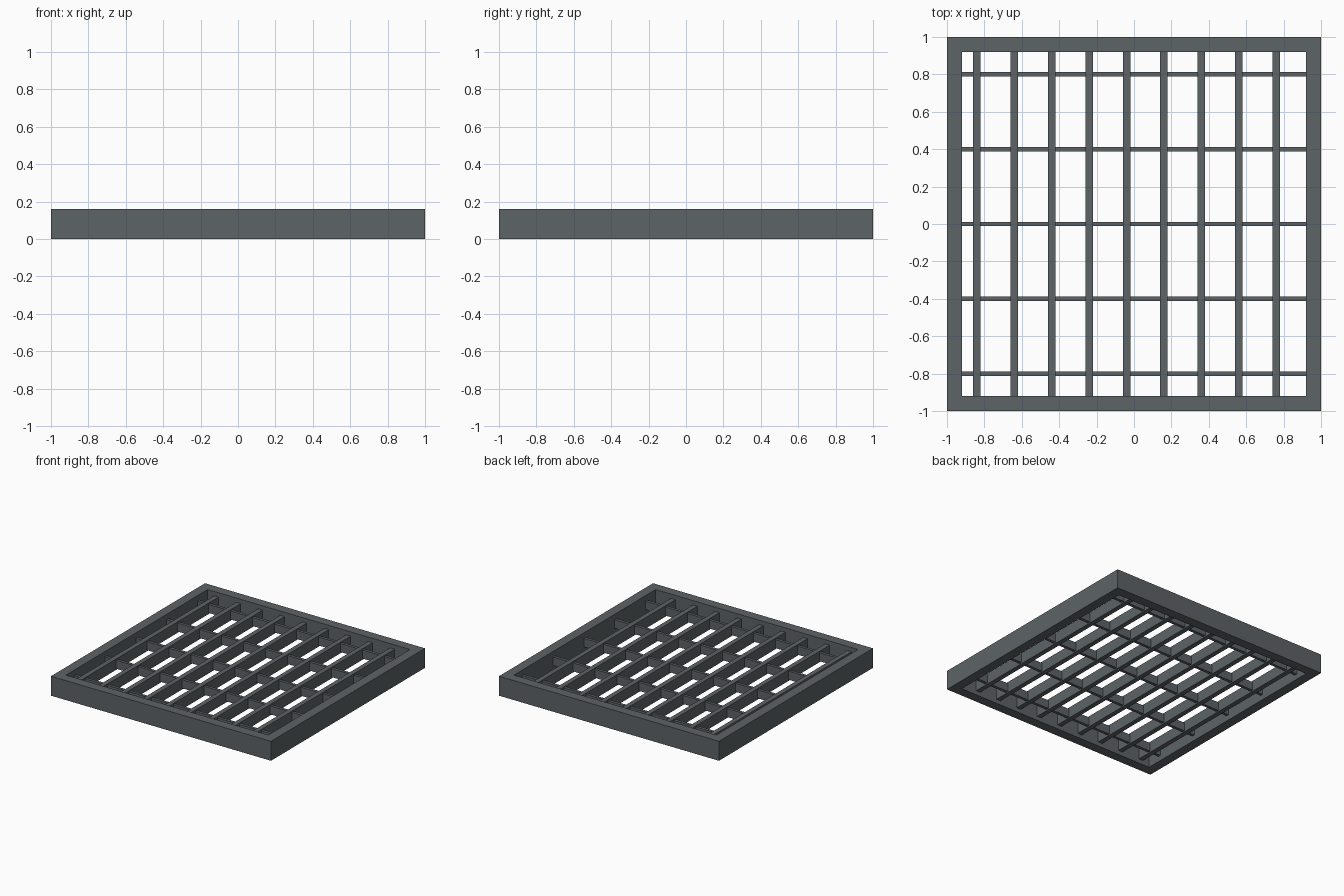
import bpy, bmesh

if "Cube" in bpy.data.objects:
    bpy.data.objects.remove(bpy.data.objects["Cube"])

steel = bpy.data.materials.new("dark_grey_steel")
steel.diffuse_color = (0.11, 0.125, 0.132, 1)
steel.use_nodes = True
steel.node_tree.nodes["Principled BSDF"].inputs["Base Color"].default_value = steel.diffuse_color

HALF, INNER, HEIGHT = 1.0, 0.92, 0.16


def finish(name, bm):
    bmesh.ops.recalc_face_normals(bm, faces=bm.faces)
    mesh = bpy.data.meshes.new(name)
    bm.to_mesh(mesh)
    bm.free()
    mesh.materials.append(steel)
    obj = bpy.data.objects.new(name, mesh)
    bpy.context.collection.objects.link(obj)
    return obj


def bar(name, x, y, size_x, size_y, z0, z1):
    bm = bmesh.new()
    bmesh.ops.create_cube(bm, size=1)
    for v in bm.verts:
        v.co = (x + v.co.x * size_x, y + v.co.y * size_y,
                z0 + (v.co.z + 0.5) * (z1 - z0))
    return finish(name, bm)


# Square outer frame: rectangular section swept round four mitred corners
bm = bmesh.new()
section = [(HALF, 0), (HALF, HEIGHT), (INNER, HEIGHT), (INNER, 0)]
rings = [[bm.verts.new((sx * r, sy * r, z)) for r, z in section]
         for sx, sy in ((-1, -1), (1, -1), (1, 1), (-1, 1))]
for i in range(4):
    a, b = rings[i], rings[(i + 1) % 4]
    for j in range(4):
        k = (j + 1) % 4
        bm.faces.new((a[j], b[j], b[k], a[k]))
finish("outer_frame", bm)

# Deep bearing bars running front to back
for i in range(9):
    bar(f"bearing_bar_{i + 1}", -0.84 + 0.2 * i, 0, 0.04, 2 * INNER, 0.035, 0.125)

# Thinner cross bars running side to side
for i in range(5):
    bar(f"cross_bar_{i + 1}", 0, -0.8 + 0.4 * i, 2 * INNER, 0.024, 0.045, 0.115)
